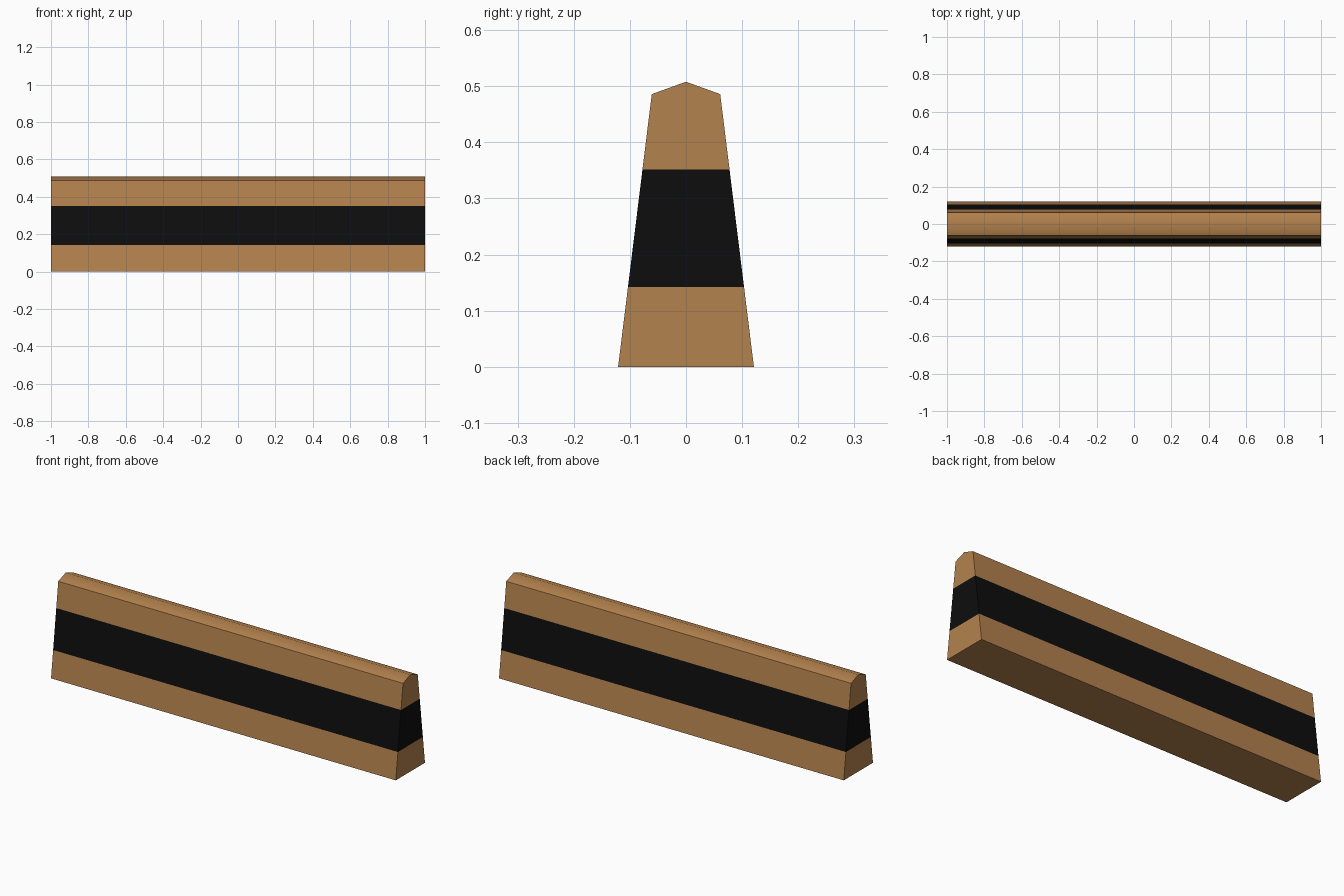
import bpy, bmesh, math

if "Cube" in bpy.data.objects:
    bpy.data.objects.remove(bpy.data.objects["Cube"])

def material(name, rgb):
    m = bpy.data.materials.new(name)
    m.diffuse_color = (*rgb, 1)
    m.use_nodes = True
    m.node_tree.nodes["Principled BSDF"].inputs["Base Color"].default_value = m.diffuse_color
    return m

tan = material("tan_brown", (0.456, 0.223, 0.076))
black = material("stripe_black", (0.004, 0.004, 0.004))

BAND_LOW, BAND_HIGH = 0.142, 0.352

# tapered barrier cross-section with a low ridge, extruded along x
profile = [(-0.121, 0), (0.121, 0), (0.061, 0.486), (0, 0.508), (-0.061, 0.486)]
bm = bmesh.new()
end = bm.faces.new([bm.verts.new((-1, y, z)) for y, z in profile])
ext = bmesh.ops.extrude_face_region(bm, geom=[end], use_keep_orig=True)
bmesh.ops.translate(bm, vec=(2, 0, 0),
                    verts=[g for g in ext["geom"] if isinstance(g, bmesh.types.BMVert)])
bmesh.ops.recalc_face_normals(bm, faces=bm.faces)

# cut the stripe edges all the way round
for h in (BAND_LOW, BAND_HIGH):
    bmesh.ops.bisect_plane(bm, geom=bm.verts[:] + bm.edges[:] + bm.faces[:],
                           plane_co=(0, 0, h), plane_no=(0, 0, 1))

# black stripe by height
for f in bm.faces:
    f.material_index = int(BAND_LOW < f.calc_center_median().z < BAND_HIGH)

me = bpy.data.meshes.new("barrier_wall")
bm.to_mesh(me)
bm.free()
me.materials.append(tan)
me.materials.append(black)
ob = bpy.data.objects.new("barrier_wall", me)
bpy.context.collection.objects.link(ob)

# soft ridge, sharp shoulders and ends
bpy.context.view_layer.objects.active = ob
ob.select_set(True)
bpy.ops.object.shade_smooth_by_angle(angle=math.radians(50))
